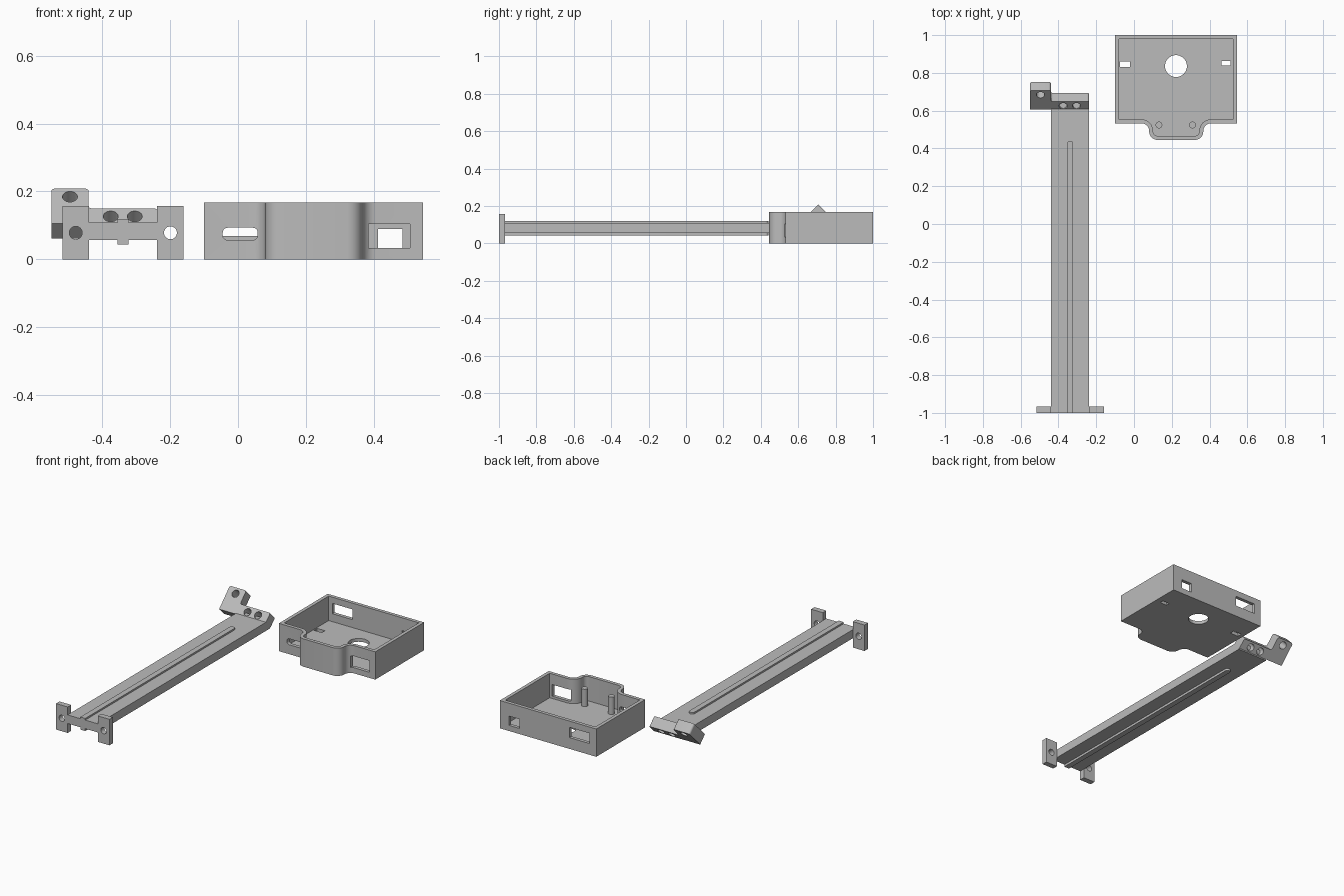
import bpy
import bmesh
from math import cos, sin, pi, radians
from mathutils import Vector, Matrix

old = bpy.data.objects.get("Cube")
if old:
    bpy.data.objects.remove(old, do_unlink=True)

grey = bpy.data.materials.new("plain grey")
grey.use_nodes = True
COLOUR = (0.5, 0.5, 0.5, 1)
grey.diffuse_color = COLOUR
grey.node_tree.nodes["Principled BSDF"].inputs["Base Color"].default_value = COLOUR


def outline(corners, steps=6):
    """Closed 2D outline; each corner is (x, y, radius)."""
    pts = []
    n = len(corners)
    for i, (x, y, r) in enumerate(corners):
        p = Vector((x, y))
        if r == 0:
            pts.append(p)
            continue
        a = (Vector(corners[i - 1][:2]) - p).normalized()
        b = (Vector(corners[(i + 1) % n][:2]) - p).normalized()
        half = a.angle(b) / 2
        reach = r / abs(sin(half) / cos(half))
        centre = p + (a + b).normalized() * (r / sin(half))
        start = p + a * reach - centre
        sweep = start.angle_signed(p + b * reach - centre)
        for k in range(steps + 1):
            t = -sweep * k / steps
            pts.append(centre + Matrix.Rotation(t, 2) @ start)
    return pts


def rect(x0, x1, y0, y1, r=0):
    return outline([(x0, y0, r), (x1, y0, r), (x1, y1, r), (x0, y1, r)])


def circle(x, y, r, n=24):
    return [Vector((x + r * cos(2 * pi * k / n), y + r * sin(2 * pi * k / n))) for k in range(n)]


def prism(name, pts, lo, hi, frame=None):
    """Extrude a 2D outline from lo to hi along the frame's third axis."""
    bm = bmesh.new()
    face = bm.faces.new([bm.verts.new((p.x, p.y, lo)) for p in pts])
    top = bmesh.ops.extrude_face_region(bm, geom=[face])["geom"]
    bmesh.ops.translate(bm, vec=(0, 0, hi - lo),
                        verts=[v for v in top if isinstance(v, bmesh.types.BMVert)])
    if frame:
        bmesh.ops.transform(bm, matrix=frame, verts=bm.verts)
    bmesh.ops.recalc_face_normals(bm, faces=bm.faces)
    mesh = bpy.data.meshes.new(name)
    bm.to_mesh(mesh)
    bm.free()
    mesh.materials.append(grey)
    obj = bpy.data.objects.new(name, mesh)
    bpy.context.collection.objects.link(obj)
    return obj


def combine(obj, others, operation="DIFFERENCE"):
    """Apply booleans and remove the helper objects."""
    for other in others:
        mod = obj.modifiers.new("boolean", "BOOLEAN")
        mod.operation, mod.object, mod.solver = operation, other, "EXACT"
    graph = bpy.context.evaluated_depsgraph_get()
    mesh = bpy.data.meshes.new_from_object(obj.evaluated_get(graph))
    obj.modifiers.clear()
    obj.data = mesh
    for other in others:
        bpy.data.objects.remove(other, do_unlink=True)


# Frame whose outlines lie in x-z and extrude along y
UPRIGHT = Matrix(((1, 0, 0, 0), (0, 0, 1, 0), (0, 1, 0, 0), (0, 0, 0, 1)))


# Open tray with a rounded bump at the front
def tray_outline(t):
    x0, x1, b0, b1 = -0.1 + t, 0.545 - t, 0.08 + t, 0.367 - t
    front, nose, back = 0.533 + t, 0.445 + t, 1 - t
    return outline([(x0, back, 0), (x0, front, 0),
                    (b0, front, 0.04 + t), (b0, nose, 0.045 - t),
                    (b1, nose, 0.045 - t), (b1, front, 0.04 + t),
                    (x1, front, 0), (x1, back, 0)])


tray = prism("tray", tray_outline(0), 0, 0.168)
combine(tray, [
    prism("cavity", tray_outline(0.021), 0.02, 0.3),
    prism("floor_hole", circle(0.222, 0.836, 0.058, 40), -0.1, 0.1),
    prism("floor_slot_right", rect(-0.075, -0.02, 0.83, 0.86), -0.1, 0.1),
    prism("floor_slot_left", rect(0.463, 0.51, 0.84, 0.863), -0.1, 0.1),
    prism("front_slot", rect(-0.045, 0.058, 0.057, 0.093, 0.014), 0.5, 0.6, UPRIGHT),
    prism("front_window", rect(0.385, 0.507, 0.034, 0.104), 0.5, 0.6, UPRIGHT),
    prism("back_slot", rect(-0.055, 0.08, 0.068, 0.13), 0.95, 1.05, UPRIGHT),
    prism("back_window", rect(0.413, 0.484, 0.034, 0.09), 0.95, 1.05, UPRIGHT),
])

# Locating pins on the tray floor
pins = [prism(f"tray_pin_{side}", circle(x, 0.524, 0.018), 0.015, 0.125)
        for side, x in (("right", 0.132), ("left", 0.31))]

# Long rail with a rib above and a rib below
rail = prism("rail", rect(-0.44, -0.238, -1, 0.645), 0.057, 0.109)
rib = outline([(-0.355, -1, 0), (-0.322, -1, 0), (-0.322, 0.44, 0.016), (-0.355, 0.44, 0.016)])
ribs = [prism("rail_rib_top", rib, 0.1, 0.119), prism("rail_rib_bottom", rib, 0.043, 0.065)]

# End tabs with screw holes
tabs = []
for side, x in (("right", -0.478), ("left", -0.199)):
    tab = prism(f"end_tab_{side}", rect(x - 0.039, x + 0.039, 0, 0.157), -1, -0.967, UPRIGHT)
    combine(tab, [prism("screw_hole", circle(x, 0.078, 0.019), -1.1, -0.9, UPRIGHT)])
    tabs.append(tab)

# Stepped mounting plate, leaning back at the rail's far end
LEAN = Matrix.Translation((0, 0.605, 0.106)) @ Matrix.Rotation(radians(45), 4, "X")
plate = prism("mounting_plate", outline([
    (-0.55, 0, 0), (-0.238, 0, 0), (-0.238, 0.062, 0.01), (-0.44, 0.062, 0.01),
    (-0.44, 0.145, 0.012), (-0.55, 0.145, 0.012)]), -0.064, 0, LEAN)
combine(plate, [prism("plate_hole", circle(x, s, 0.022), -0.1, 0.05, LEAN)
                for x, s in ((-0.495, 0.111), (-0.375, 0.029), (-0.304, 0.029))])

# Smooth the rounded walls, keep the edges sharp
bpy.ops.object.select_all(action="DESELECT")
for obj in [tray, rail, plate, *pins, *ribs, *tabs]:
    obj.select_set(True)
bpy.context.view_layer.objects.active = tray
bpy.ops.object.shade_smooth_by_angle(angle=radians(30))
